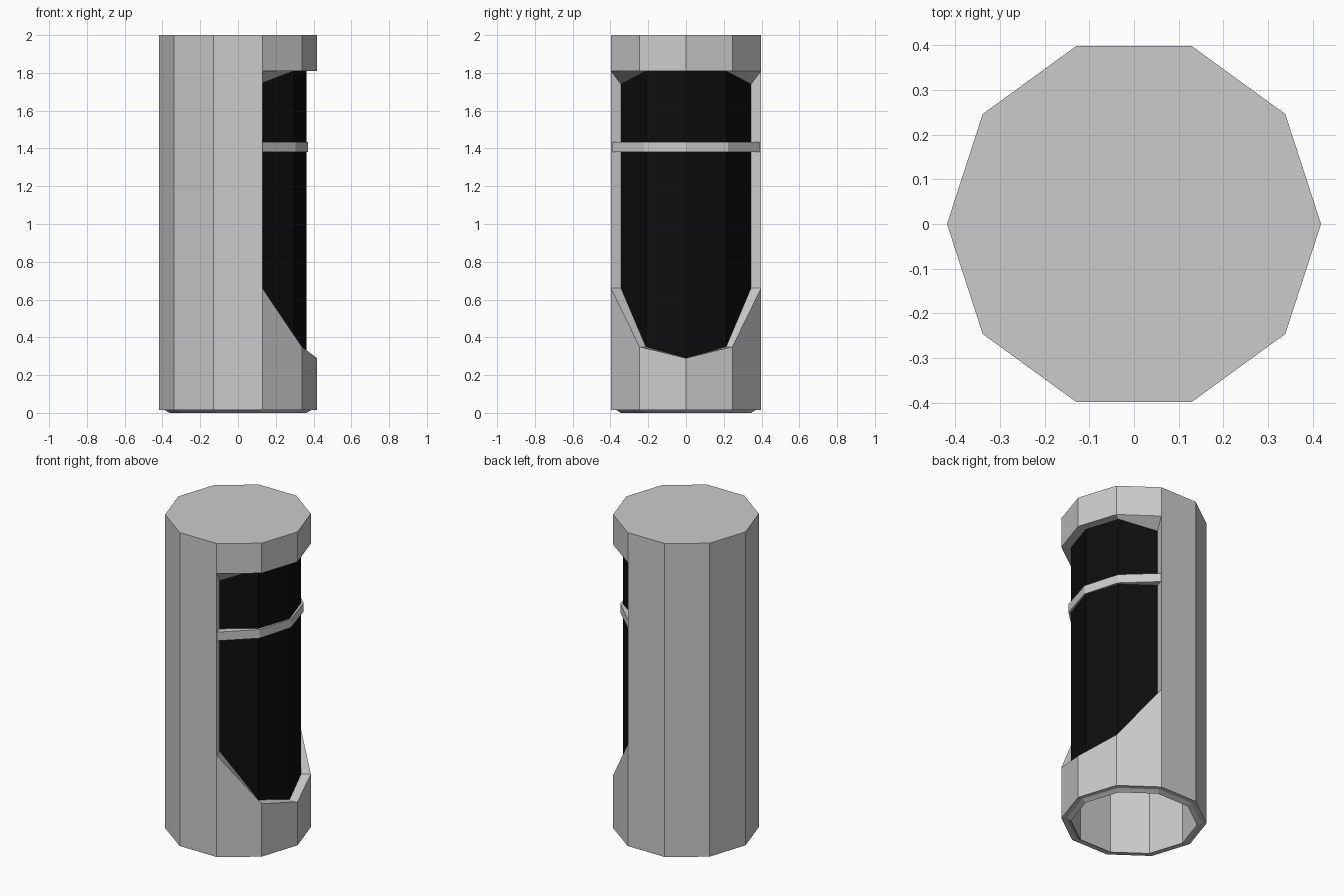
import bpy, bmesh
from math import cos, sin, radians

if "Cube" in bpy.data.objects:
    bpy.data.objects.remove(bpy.data.objects["Cube"])

N, R_OUT, R_IN = 10, 0.418, 0.362
SILL = {0: 0.29, 1: 0.35, 2: 0.66}          # window bottom height per column
HEAD_IN = {0: 1.81, 1: 1.81, 2: 1.74}       # window top height on the inner wall
HEAD = 1.81


def pt(k, r, z):
    a = radians(36 * k)
    return (r * cos(a), r * sin(a), z)


def make(name, faces, closed=True, color=None):
    bm = bmesh.new()
    for f in faces:
        bm.faces.new([bm.verts.new(p) for p in f])
    bmesh.ops.remove_doubles(bm, verts=bm.verts[:], dist=0.0001)
    if closed:
        bmesh.ops.recalc_face_normals(bm, faces=bm.faces[:])
    me = bpy.data.meshes.new(name)
    bm.to_mesh(me)
    bm.free()
    ob = bpy.data.objects.new(name, me)
    bpy.context.collection.objects.link(ob)
    if color:
        m = bpy.data.materials.new(name)
        m.diffuse_color = color
        m.use_nodes = True
        m.node_tree.nodes["Principled BSDF"].inputs["Base Color"].default_value = m.diffuse_color
        me.materials.append(m)
    return ob


# Shell: ten-sided tube with a window on the +x side
def wall(r, z0, z1, head):
    out = []

    def col(k):
        mid = [SILL[abs(k)], head[abs(k)]] if abs(k) <= 2 else []
        return [pt(k, r, z) for z in [z0] + mid + [z1]]

    for k in range(-2, 8):
        if k < 2:
            a, b = col(k), col(k + 1)
            out += [[a[0], b[0], b[1], a[1]], [a[2], b[2], b[3], a[3]]]
        else:
            j = k + 1 if k + 1 < 8 else -2
            out.append(col(k) + col(j)[::-1])
    return out


faces = wall(R_OUT, 0.015, 2.0, {0: HEAD, 1: HEAD, 2: HEAD})
faces += wall(R_IN, 0.0, 1.95, HEAD_IN)
faces += [[pt(k, R_OUT, 2.0) for k in range(N)], [pt(k, R_IN, 1.95) for k in range(N)]]
# Stepped bottom rim
rim = [(R_OUT, 0.015), (0.388, 0.015), (R_IN, 0.0)]
for k in range(N):
    for (r0, z0), (r1, z1) in zip(rim, rim[1:]):
        faces.append([pt(k, r0, z0), pt(k + 1, r0, z0), pt(k + 1, r1, z1), pt(k, r1, z1)])
# Window sill, head and jambs
for k in range(-2, 2):
    a, b = abs(k), abs(k + 1)
    faces.append([pt(k, R_OUT, SILL[a]), pt(k + 1, R_OUT, SILL[b]),
                  pt(k + 1, R_IN, SILL[b]), pt(k, R_IN, SILL[a])])
    o0, o1 = pt(k, R_OUT, HEAD), pt(k + 1, R_OUT, HEAD)
    i0, i1 = pt(k, R_IN, HEAD_IN[a]), pt(k + 1, R_IN, HEAD_IN[b])
    faces.append([o0, o1, i1, i0])
for k in (-2, 2):
    faces.append([pt(k, R_OUT, SILL[2]), pt(k, R_OUT, HEAD),
                  pt(k, R_IN, HEAD_IN[2]), pt(k, R_IN, SILL[2])])
make("outer_shell", faces)

# Black pane filling the window
make("dark_pane", [[pt(k, R_IN, SILL[abs(k)]), pt(k + 1, R_IN, SILL[abs(k + 1)]),
                    pt(k + 1, R_IN, HEAD_IN[abs(k + 1)]), pt(k, R_IN, HEAD_IN[abs(k)])]
                   for k in range(-2, 2)], closed=False, color=(0.004, 0.004, 0.004, 1))

# Thin band across the pane
band_r = {0: 0.371, 1: 0.377, 2: 0.41}
band = []
for k in range(-2, 2):
    def ring(c):
        r = band_r[abs(c)]
        return [pt(c, r, 1.38), pt(c, r, 1.435), pt(c, 0.35, 1.435), pt(c, 0.35, 1.38)]
    a, b = ring(k), ring(k + 1)
    band += [[a[i], b[i], b[(i + 1) % 4], a[(i + 1) % 4]] for i in range(4)]
    if k == -2:
        band.append(a)
    if k == 1:
        band.append(b)
make("window_band", band)
